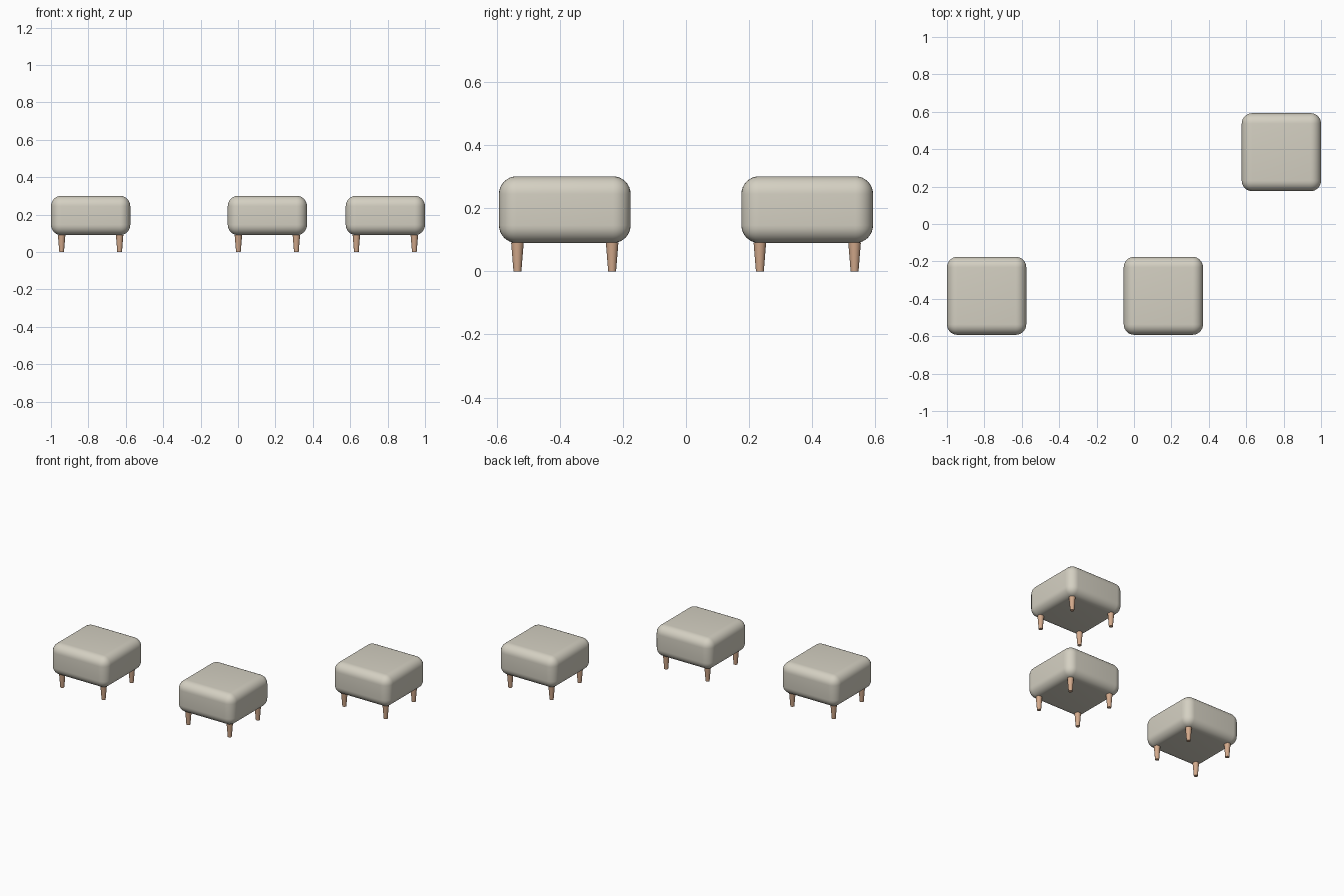
import bpy, bmesh
from mathutils import Matrix, Vector

if "Cube" in bpy.data.objects:
    bpy.data.objects.remove(bpy.data.objects["Cube"])


def material(name, color):
    mat = bpy.data.materials.new(name)
    mat.diffuse_color = (*color, 1.0)
    mat.use_nodes = True
    mat.node_tree.nodes["Principled BSDF"].inputs["Base Color"].default_value = mat.diffuse_color
    return mat


fabric = material("warm grey fabric", (0.66, 0.63, 0.54))
wood = material("light wood", (0.65, 0.40, 0.26))

SIZE = Vector((0.424, 0.417, 0.211))   # cushion size
SEAT_BOTTOM, LEG_TOP = 0.09, 0.092
LEG_X, LEG_Y = 0.155, 0.15             # leg offsets from the cushion centre


def finish(bm, name, mat, location, angle):
    mesh = bpy.data.meshes.new(name)
    bm.to_mesh(mesh)
    bm.free()
    mesh.materials.append(mat)
    obj = bpy.data.objects.new(name, mesh)
    obj.location = location
    bpy.context.collection.objects.link(obj)
    bpy.ops.object.select_all(action='DESELECT')
    obj.select_set(True)
    bpy.context.view_layer.objects.active = obj
    bpy.ops.object.shade_smooth_by_angle(angle=angle)
    return obj


# Rounded block cushion
def cushion(name, x, y):
    bm = bmesh.new()
    bmesh.ops.create_cube(bm, size=1.0, matrix=Matrix.Diagonal((*SIZE, 1.0)))
    bmesh.ops.bevel(bm, geom=bm.edges[:], offset=0.056, segments=8,
                    profile=0.5, affect='EDGES')
    finish(bm, name, fabric, (x, y, SEAT_BOTTOM + SIZE.z / 2), 0.6)


# Round leg, tapering towards the floor
def leg(name, x, y):
    bm = bmesh.new()
    bmesh.ops.create_cone(bm, cap_ends=True, segments=24, radius1=0.0125,
                          radius2=0.02, depth=LEG_TOP)
    finish(bm, name, wood, (x, y, LEG_TOP / 2), 0.6)


# Three matching footstools
stools = {"left": (-0.788, -0.384), "middle": (0.157, -0.384), "right": (0.788, 0.384)}
for side, (x, y) in stools.items():
    cushion(f"{side}_stool_cushion", x, y)
    for depth, sy in (("front", -1), ("back", 1)):
        for hand, sx in (("left", -1), ("right", 1)):
            leg(f"{side}_stool_{depth}_{hand}_leg", x + sx * LEG_X, y + sy * LEG_Y)
